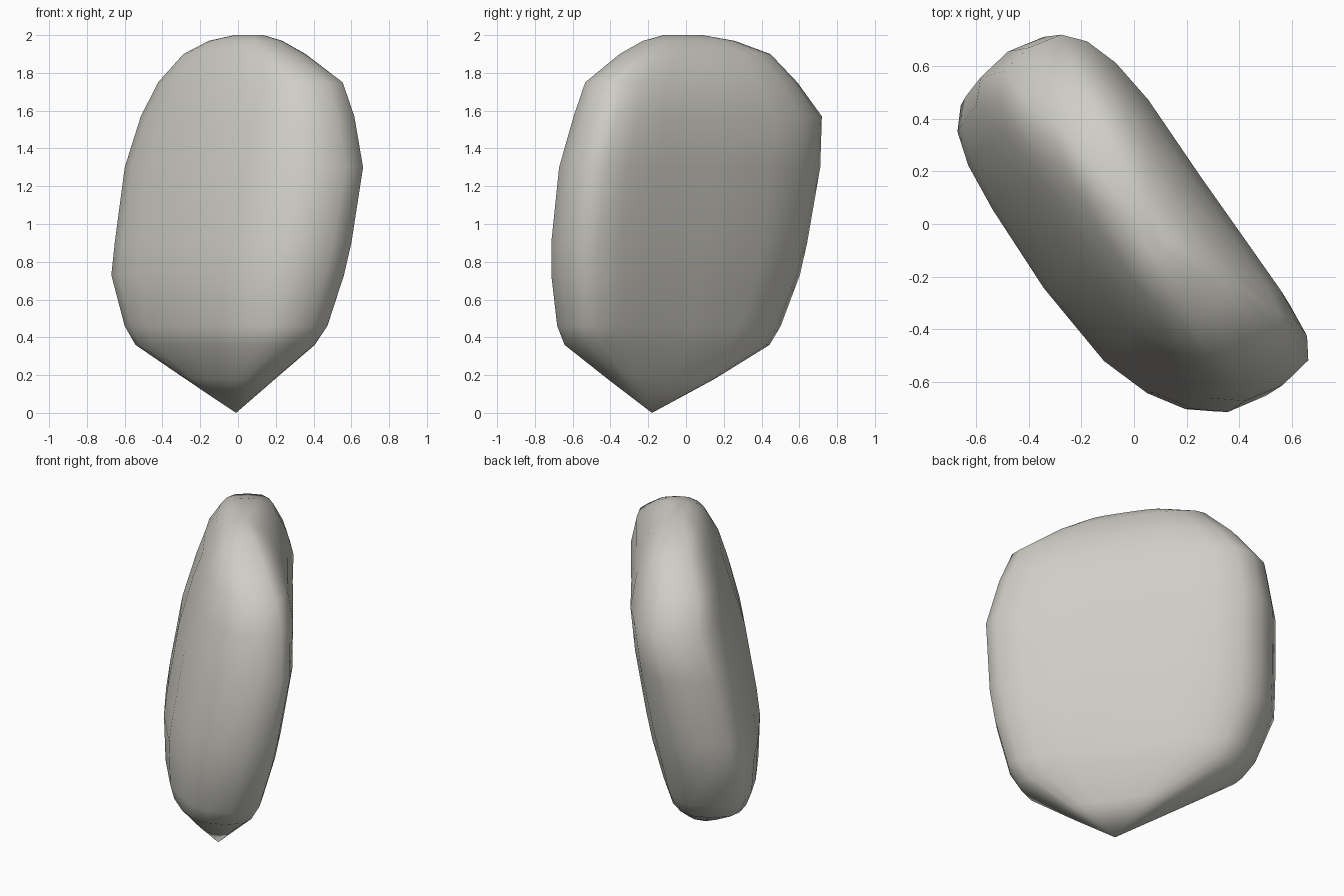
import bpy
import bmesh
from math import cos, sin, pi, radians, copysign
from mathutils import Matrix, Vector

cube = bpy.data.objects.get("Cube")
if cube:
    bpy.data.objects.remove(cube, do_unlink=True)

SIDES = 20
SQUARENESS = 3.0
TURN = Matrix.Rotation(radians(-57.3), 3, "Z")   # slab runs diagonally

# Horizontal sections: height, far end, near end, front face, back face,
# then how much the far and near ends curl off the slab line
SECTIONS = [
    (0.18, -0.23, 0.41, -0.25, 0.01, 0, 0.2),
    (0.36, -0.58, 0.68, -0.38, 0.10, -0.07, 0.2),
    (0.46, -0.65, 0.74, -0.41, 0.13, -0.08, 0.23),
    (0.73, -0.76, 0.80, -0.42, 0.20, -0.11, 0.23),
    (0.90, -0.78, 0.82, -0.40, 0.23, -0.08, 0.23),
    (1.30, -0.81, 0.82, -0.335, 0.29, -0.04, 0.25),
    (1.57, -0.78, 0.74, -0.26, 0.31, 0, 0.23),
    (1.75, -0.64, 0.67, -0.20, 0.28, -0.06, 0.22),
    (1.90, -0.47, 0.43, -0.13, 0.21, 0, 0.2),
    (1.97, -0.26, 0.28, -0.07, 0.14, 0, 0.2),
    (2.00, -0.07, 0.16, 0.00, 0.08, 0, 0),
]
TIP = (0.146, -0.106, 0)


def rounded(value):
    return copysign(abs(value) ** (2 / SQUARENESS), value)


def add_ring(bm, z, far, near, front, back, far_curl, near_curl):
    """One rounded-rectangle section of the stone."""
    ring = []
    for i in range(SIDES):
        a = 2 * pi * i / SIDES
        u = (far + near) / 2 + (near - far) / 2 * rounded(cos(a))
        w = (front + back) / 2 + (back - front) / 2 * rounded(sin(a))
        w += (near_curl if u > 0 else far_curl) * u * u
        ring.append(bm.verts.new(TURN @ Vector((u, w, z))))
    return ring


# Loft the sections from the pointed base to the rounded crown
bm = bmesh.new()
rings = [add_ring(bm, *section) for section in SECTIONS]
tip = bm.verts.new(TURN @ Vector(TIP))
for i in range(SIDES):
    j = (i + 1) % SIDES
    bm.faces.new((tip, rings[0][j], rings[0][i]))
    for low, high in zip(rings, rings[1:]):
        bm.faces.new((low[i], low[j], high[j], high[i]))
bm.faces.new(rings[-1])
bmesh.ops.recalc_face_normals(bm, faces=bm.faces)
mesh = bpy.data.meshes.new("stone")
bm.to_mesh(mesh)
bm.free()

stone = bpy.data.objects.new("stone", mesh)
bpy.context.collection.objects.link(stone)

# Pale grey stone colour
colour = (0.62, 0.61, 0.56, 1)
mat = bpy.data.materials.new("pale_grey_stone")
mat.use_nodes = True
mat.diffuse_color = colour
mat.node_tree.nodes["Principled BSDF"].inputs["Base Color"].default_value = colour
mesh.materials.append(mat)

# Smooth shading
bpy.ops.object.select_all(action="DESELECT")
stone.select_set(True)
bpy.context.view_layer.objects.active = stone
bpy.ops.object.shade_smooth_by_angle(angle=radians(60))
